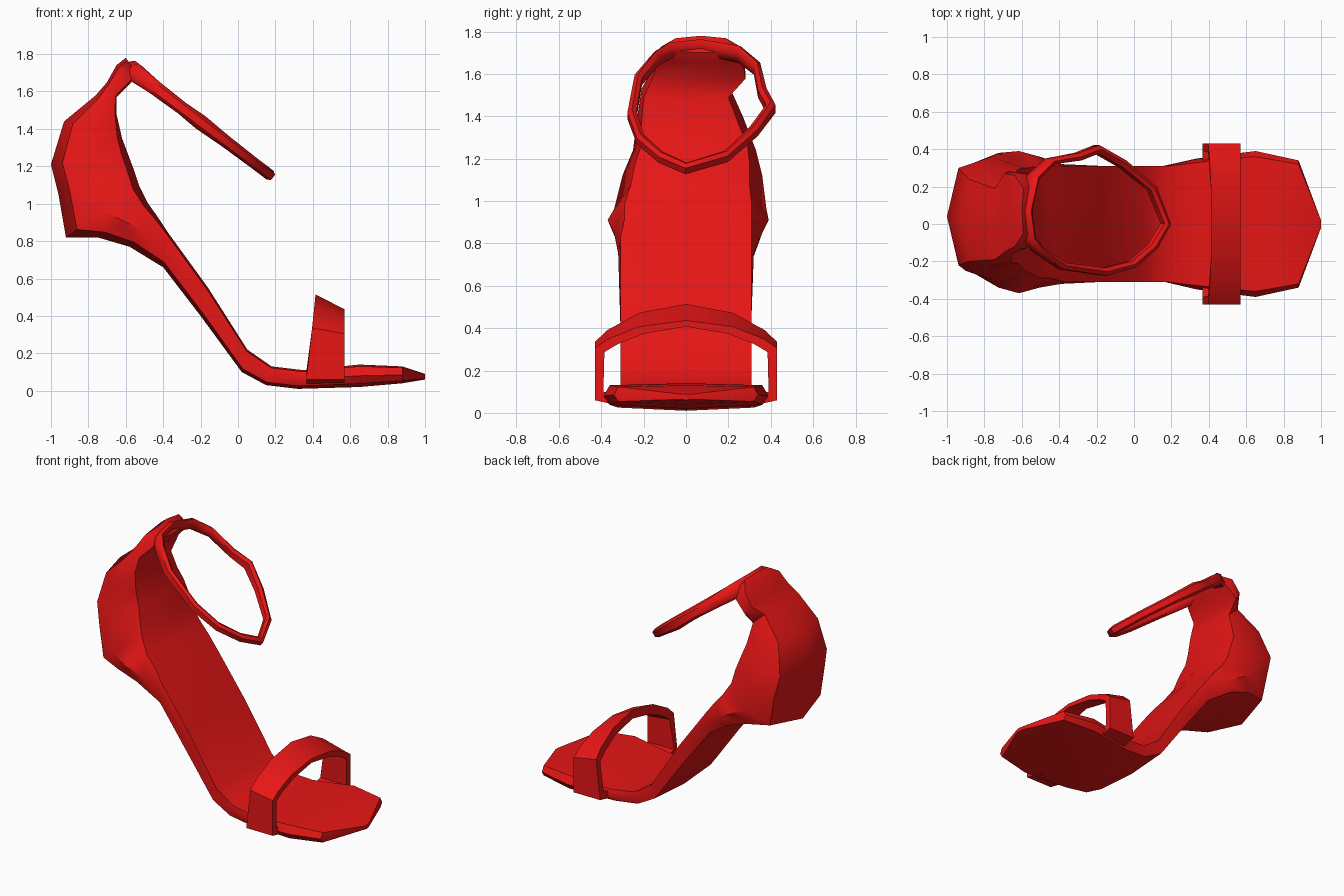
import bpy, math
from mathutils import Vector

if "Cube" in bpy.data.objects:
    bpy.data.objects.remove(bpy.data.objects["Cube"])

red = bpy.data.materials.new("red leather")
red.diffuse_color = (0.8, 0.008, 0.008, 1)
red.use_nodes = True
red.node_tree.nodes["Principled BSDF"].inputs["Base Color"].default_value = red.diffuse_color


def loft(name, rings, closed=False):
    """Skin a list of equal-sized vertex rings."""
    n, m = len(rings[0]), len(rings)
    verts = [v for r in rings for v in r]
    faces = []
    for i in range(m if closed else m - 1):
        a, b = i * n, ((i + 1) % m) * n
        faces += [(a + j, a + (j + 1) % n, b + (j + 1) % n, b + j) for j in range(n)]
    if not closed:
        faces += [tuple(range(n))[::-1], tuple(range((m - 1) * n, m * n))]
    me = bpy.data.meshes.new(name)
    me.from_pydata(verts, [], faces)
    ob = bpy.data.objects.new(name, me)
    bpy.context.collection.objects.link(ob)
    me.materials.append(red)
    bpy.context.view_layer.objects.active = ob
    ob.select_set(True)
    bpy.ops.object.mode_set(mode='EDIT')
    bpy.ops.mesh.select_all(action='SELECT')
    bpy.ops.mesh.normals_make_consistent(inside=False)
    bpy.ops.object.mode_set(mode='OBJECT')
    bpy.ops.object.shade_smooth_by_angle(angle=math.radians(50))
    ob.select_set(False)
    return ob


# Sole and heel: upper point x z, lower point x z, half widths (upper, middle, lower), y shift
sections = [
    (1, .09, 1, .06, .02, .02, .02, 0),
    (.88, .13, .88, .04, .32, .34, .32, 0),
    (.65, .14, .65, .02, .36, .39, .36, 0),
    (.35, .11, .32, .01, .33, .35, .32, 0),
    (.18, .13, .15, .03, .31, .31, .31, 0),
    (.05, .22, .02, .10, .31, .31, .31, 0),
    (-.16, .55, -.20, .40, .31, .31, .31, 0),
    (-.37, .84, -.40, .66, .31, .32, .30, 0),
    (-.43, .93, -.58, .77, .30, .35, .33, .01),
    (-.48, 1.0, -.75, .82, .30, .38, .33, .01),
    (-.53, 1.1, -.92, .82, .28, .36, .28, .02),
    (-.56, 1.19, -.96, 1.05, .27, .33, .28, .03),
    (-.59, 1.27, -1.0, 1.21, .25, .29, .26, .04),
    (-.62, 1.35, -.93, 1.44, .23, .25, .22, .02),
    (-.65, 1.48, -.76, 1.58, .20, .21, .19, 0),
    (-.65, 1.57, -.70, 1.65, .22, .22, .21, .06),
    (-.57, 1.65, -.65, 1.74, .20, .20, .19, .07),
    (-.54, 1.70, -.60, 1.78, .13, .13, .12, .07),
]
rings = []
for fx, fz, bx, bz, wf, wm, wb, yc in sections:
    f, b = Vector((fx, yc, fz)), Vector((bx, yc, bz))
    side = [(.08, wf), (.5, wm), (.85, wb)]
    ring = [f] + [f.lerp(b, t) + Vector((0, w, 0)) for t, w in side]
    ring += [b] + [f.lerp(b, t) - Vector((0, w, 0)) for t, w in reversed(side)]
    rings.append(ring)
loft("sole_and_heel", rings)

# Toe strap: outer arch y z, inner arch y z; the rear edge rises at the crown
half = [(.30, .03, .30, .08), (.43, .06, .39, .10), (.43, .32, .385, .29),
        (.37, .37, .32, .33), (.22, .44, .20, .38), (0, .475, 0, .415)]
arch = half + [(-a, b, -c, d) for a, b, c, d in half[-2::-1]]
rings = []
for y, z, yi, zi in arch:
    k = max(0, (z - .06) / .42)
    rear, front = .365 + .05 * k, .57
    lift = .04 * k ** 2
    rings.append([(rear, y, z + lift), (front, y, z - lift), (front, yi, zi - .2 * lift), (rear, yi, zi + lift)])
loft("toe_strap", rings)

# Ankle strap: x y of the loop and its half height, on a plane sloping down to the front
loop = [(.17, 0, .030), (.095, .19, .030), (-.06, .32, .033), (-.20, .40, .042),
        (-.30, .36, .035), (-.45, .335, .04), (-.54, .25, .05), (-.58, .07, .05),
        (-.56, -.08, .05), (-.51, -.14, .045), (-.38, -.225, .035), (-.16, -.255, .033),
        (-.01, -.215, .030), (.10, -.12, .030)]
normal = Vector((.61, 0, .79))
centre = Vector((-.2, .06, 1.435))
rings = []
for x, y, h in loop:
    p = Vector((x, y, 1.435 - .76 * (x + .2)))
    out = (p - centre).normalized() * .022
    rings.append([p + out + normal * h * .6, p + normal * h, p - out + normal * h * .6,
                  p - out - normal * h * .6, p - normal * h, p + out - normal * h * .6])
loft("ankle_strap", rings, closed=True)
